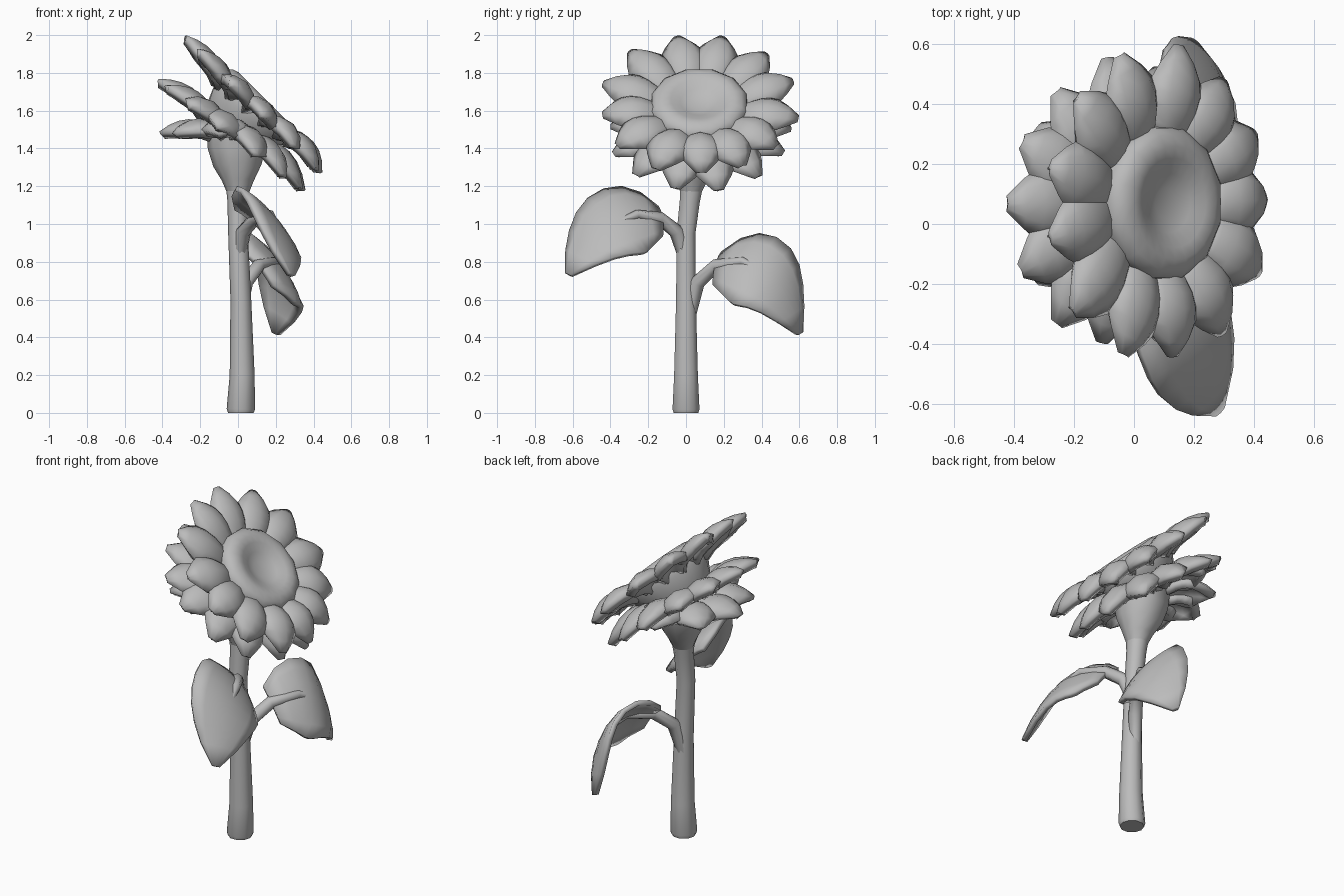
import bpy, bmesh, math, random
from mathutils import Vector as V

random.seed(4)
cube = bpy.data.objects.get("Cube")
if cube:
    bpy.data.objects.remove(cube)

grey = bpy.data.materials.new("plain grey")
grey.use_nodes = True
grey.diffuse_color = (0.5, 0.5, 0.5, 1)
grey.node_tree.nodes["Principled BSDF"].inputs["Base Color"].default_value = (0.5, 0.5, 0.5, 1)


def finish(bm, name, thickness=0, angle=50):
    """Turn a bmesh into a smooth-shaded object, with thickness if asked."""
    bmesh.ops.recalc_face_normals(bm, faces=bm.faces)
    mesh = bpy.data.meshes.new(name)
    bm.to_mesh(mesh)
    bm.free()
    obj = bpy.data.objects.new(name, mesh)
    bpy.context.collection.objects.link(obj)
    mesh.materials.append(grey)
    if thickness:
        mod = obj.modifiers.new("thickness", "SOLIDIFY")
        mod.thickness, mod.offset = thickness, 0
    bpy.ops.object.select_all(action="DESELECT")
    obj.select_set(True)
    bpy.context.view_layer.objects.active = obj
    bpy.ops.object.shade_smooth_by_angle(angle=math.radians(angle))


def bridge(bm, loops):
    """Join consecutive closed loops of vertices with quads."""
    for lo, hi in zip(loops, loops[1:]):
        for k in range(len(lo)):
            j = (k + 1) % len(lo)
            bm.faces.new((lo[k], lo[j], hi[j], hi[k]))


def tube(name, rings, sides=8):
    """Loft circles given as (centre, radius) along a path."""
    bm = bmesh.new()
    pts = [V(c) for c, _ in rings]
    loops = []
    for i, (c, r) in enumerate(rings):
        axis = (pts[min(i + 1, len(pts) - 1)] - pts[max(i - 1, 0)]).normalized()
        if i == 0:
            axis = V((0, 0, 1))
        a = (V((1, 0, 0)) - axis * axis.x).normalized()
        b = axis.cross(a)
        loops.append([bm.verts.new(pts[i] + r * (a * math.cos(t) + b * math.sin(t)))
                      for t in (k * math.tau / sides for k in range(sides))])
    bridge(bm, loops)
    bm.faces.new(loops[0])
    bm.faces.new(loops[-1])
    finish(bm, name)


def blade(bm, start, mid, tip, side, half, outline, cup, across=4):
    """Add a leaf-shaped sheet along a curved midrib; cup bends its sides back."""
    start, mid, tip, side = V(start), V(mid), V(tip), V(side).normalized()
    ctrl = mid * 2 - (start + tip) / 2
    rows, n = [], len(outline) - 1
    for i, w in enumerate(outline):
        t = i / n
        p = start * (1 - t) ** 2 + ctrl * 2 * t * (1 - t) + tip * t * t
        tan = ((ctrl - start) * (1 - t) + (tip - ctrl) * t).normalized()
        wide = (side - tan * side.dot(tan)).normalized()
        nor = tan.cross(wide)
        rows.append([bm.verts.new(p + wide * s * w * half - nor * cup * w * s * s)
                     for s in (2 * k / across - 1 for k in range(across + 1))])
    for a, b in zip(rows, rows[1:]):
        for k in range(across):
            bm.faces.new((a[k], a[k + 1], b[k + 1], b[k]))


# Stem and the cup under the head
tube("stem", [((0.015, 0, 0), 0.068), ((0.015, 0, 0.02), 0.075), ((0.022, 0, 0.2), 0.066),
              ((0.015, 0, 0.6), 0.055), ((0, 0, 0.95), 0.052), ((0, 0.02, 1.12), 0.056),
              ((0, 0.03, 1.22), 0.066)], 10)
tube("head_cup", [((0, 0.025, 1.16), 0.056), ((0, 0.03, 1.23), 0.085),
                  ((-0.003, 0.04, 1.31), 0.128), ((-0.008, 0.05, 1.4), 0.152),
                  ((-0.005, 0.055, 1.48), 0.165), ((0.03, 0.065, 1.54), 0.19)], 10)

# Seed disc: a puffy rim around a hollow centre, with a domed back
Y = V((0, 1, 0))
CENTRE = V((0.07, 0.07, 1.6))
NORMAL = V((1, 0, 1)).normalized()
UP = V((-1, 0, 1)).normalized()
profile = [(0.11, -0.21), (0.2, -0.12), (0.235, -0.04), (0.255, 0.02), (0.25, 0.06),
           (0.225, 0.085), (0.19, 0.097), (0.15, 0.09), (0.1, 0.066), (0.05, 0.05)]
SEG = 24
bm = bmesh.new()
loops = []
for r, h in profile:
    loop = []
    for k in range(SEG):
        t = k * math.tau / SEG
        rr = r + (0.008 if k % 2 and r > 0.2 else 0)
        loop.append(bm.verts.new(CENTRE + NORMAL * h + (UP * math.cos(t) + Y * math.sin(t)) * rr))
    loops.append(loop)
bridge(bm, loops)
bm.faces.new(loops[0])
bm.faces.new(loops[-1])
finish(bm, "seed_disc", angle=60)

# Petals in three tilted rings
PETAL = [0.6, 0.75, 0.92, 1.0, 0.92, 0.62, 0.1]


def petal_ring(name, centre, normal, angles, inner, reach, vary, half, heights):
    """Heights are those of a petal's root, middle and tip above the ring's plane."""
    centre, normal = V(centre), V(normal).normalized()
    up = normal.cross(Y)
    bm = bmesh.new()
    for deg in angles:
        a = math.radians(deg + random.uniform(-2, 2))
        d = up * math.cos(a) + Y * math.sin(a)
        r = reach + vary * math.cos(a) + random.uniform(-0.015, 0.015)
        # lower petals arch forward more than upper ones
        arch = -0.02 * math.cos(a)
        root, mid, tip = [centre + d * dist + normal * h for dist, h in
                          zip((inner, (inner + r) / 2, r),
                              (heights[0] + arch, heights[1] + arch, heights[2]))]
        blade(bm, root, mid, tip, normal.cross(d), half, PETAL, 0.06)
    finish(bm, name, 0.05)


STEP = 360 / 13
petal_ring("front_petals", (0.08, 0.07, 1.6), NORMAL, [STEP * (k + 0.5) for k in range(13)],
           0.21, 0.515, 0.03, 0.112, (0, 0.065, 0.01))
petal_ring("middle_petals", (-0.055, 0.065, 1.475), (0.6, 0, 0.8), [STEP * k for k in range(13)],
           0.14, 0.47, -0.02, 0.115, (0.03, 0.08, -0.005))
petal_ring("back_petals", (0, 0.06, 1.48), (0, 0, 1), [-76, -38, 0, 38, 76],
           0.12, 0.41, 0, 0.125, (0.02, 0.07, -0.01))

# Two drooping leaves with stalks
LEAF = [0.5, 0.82, 0.98, 1.02, 1.0, 0.9, 0.72, 0.46, 0.08]
leaves = {
    "upper": ((0.08, -0.13, 1.02), (0.205, -0.385, 1.01), (0.28, -0.62, 0.73), (-0.3, -0.15, 0.37),
              0.23,
              [((0, 0, 0.8), 0.035), ((0.03, -0.05, 0.96), 0.04), ((0.09, -0.14, 1.03), 0.036),
               ((0.17, -0.26, 1.05), 0.025), ((0.21, -0.39, 1.0), 0.01)]),
    "lower": ((0.12, 0.16, 0.77), (0.245, 0.42, 0.735), (0.2, 0.6, 0.42), (-0.24, 0.17, 0.37),
              0.23,
              [((0.01, 0.02, 0.52), 0.035), ((0.04, 0.06, 0.69), 0.04), ((0.11, 0.16, 0.78), 0.036),
               ((0.2, 0.3, 0.8), 0.025), ((0.24, 0.42, 0.74), 0.01)]),
}
for name, (start, mid, tip, side, half, stalk) in leaves.items():
    facing = (V(tip) - V(start)).cross(V(side))
    bm = bmesh.new()
    blade(bm, start, mid, tip, side, half, LEAF, math.copysign(0.04, facing.x), 6)
    finish(bm, name + "_leaf", 0.03)
    tube(name + "_leaf_stalk", stalk, 8)
